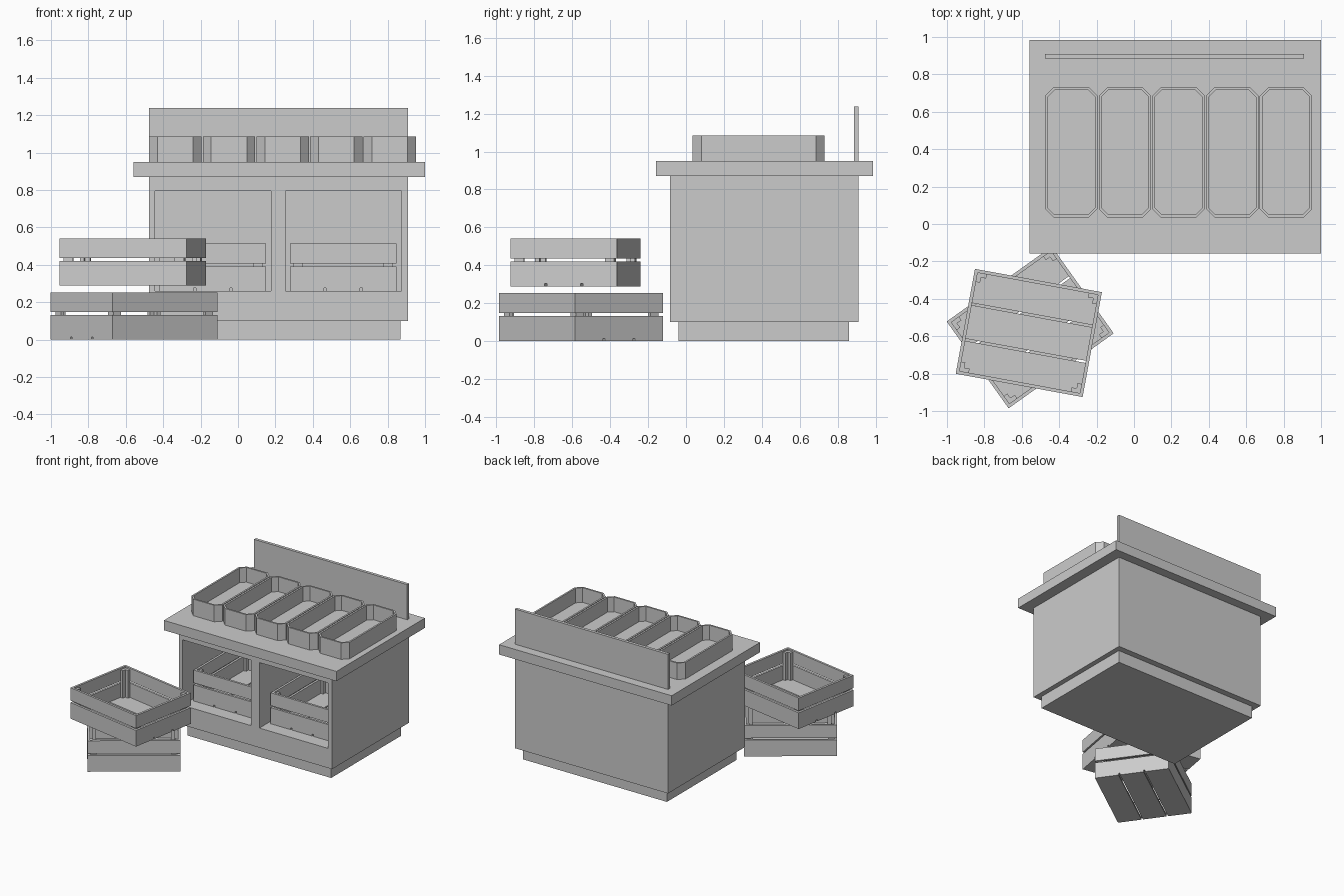
import bpy, bmesh
from math import radians
from mathutils import Matrix, Vector

if "Cube" in bpy.data.objects:
    bpy.data.objects.remove(bpy.data.objects["Cube"])


def finish(name, bm, loc=(0, 0, 0), angle=0):
    bmesh.ops.recalc_face_normals(bm, faces=bm.faces)
    mesh = bpy.data.meshes.new(name)
    bm.to_mesh(mesh)
    bm.free()
    ob = bpy.data.objects.new(name, mesh)
    ob.location = loc
    ob.rotation_euler.z = radians(angle)
    bpy.context.collection.objects.link(ob)
    return ob


def add_box(bm, x0, x1, y0, y1, z0, z1):
    size = Matrix.Diagonal((abs(x1 - x0), abs(y1 - y0), abs(z1 - z0), 1))
    centre = Vector((x0 + x1, y0 + y1, z0 + z1)) / 2
    bmesh.ops.create_cube(bm, size=1, matrix=Matrix.Translation(centre) @ size)


def box(name, *bounds):
    bm = bmesh.new()
    add_box(bm, *bounds)
    return finish(name, bm)


# Counter
box("counter_plinth", -0.43, 0.87, -0.04, 0.86, 0, 0.10)
body = box("counter_body", -0.475, 0.91, -0.085, 0.91, 0.10, 0.87)
box("counter_top", -0.56, 1.0, -0.157, 0.985, 0.87, 0.95)
box("back_board", -0.475, 0.91, 0.885, 0.91, 0.95, 1.237)

# Two open storage bays cut into the counter front
for i, (x0, x1) in enumerate([(-0.443, 0.177), (0.253, 0.875)]):
    cutter = box("bay_cutter", x0, x1, -0.2, 0.875, 0.26, 0.795)
    cutter.hide_render = True
    mod = body.modifiers.new("bay", 'BOOLEAN')
    mod.object = cutter
    mod.operation = 'DIFFERENCE'
    mod.solver = 'EXACT'
    bpy.context.view_layer.objects.active = body
    bpy.ops.object.modifier_apply(modifier=mod.name)
    bpy.data.objects.remove(cutter)


# Open display tray with cut corners
def tray(name, cx, cy, z, w=0.28, d=0.695, h=0.135, wall=0.014, cut=0.045):
    def ring(bm, inset, zz):
        a, b, c = w / 2 - inset, d / 2 - inset, cut - inset * 0.59
        pts = [(a, b - c), (a - c, b), (c - a, b), (-a, b - c),
               (-a, c - b), (c - a, -b), (a - c, -b), (a, c - b)]
        return [bm.verts.new((x, y, zz)) for x, y in pts]

    bm = bmesh.new()
    rings = [ring(bm, 0, 0), ring(bm, 0, h), ring(bm, wall, h), ring(bm, wall, 0.015)]
    for lo, hi in zip(rings, rings[1:]):
        for i in range(8):
            j = (i + 1) % 8
            bm.faces.new((lo[i], lo[j], hi[j], hi[i]))
    bm.faces.new(rings[0])
    bm.faces.new(rings[-1])
    finish(name, bm, (cx, cy, z))


for i in range(5):
    tray(f"display_tray_{i + 1}", -0.335 + 0.2868 * i, 0.383, 0.95)


# Slatted crate, long side along local x
def crate(name, loc, angle, L=0.69, W=0.57, t=0.018, base=0.015):
    bm = bmesh.new()
    a, b = L / 2, W / 2
    # three floor slats
    for i in (-1, 0, 1):
        y = i * 0.194
        add_box(bm, -a, a, y - 0.091, y + 0.091, 0, base)
    # two rows of side boards
    for z0, z1 in [(base, 0.132), (0.148, 0.253)]:
        for s in (-1, 1):
            add_box(bm, -a, a, s * b, s * (b - t), z0, z1)
            add_box(bm, s * a, s * (a - t), t - b, b - t, z0, z1)
    # L-shaped corner posts
    p, q, arm = a - t, b - t, 0.05
    for sx in (-1, 1):
        for sy in (-1, 1):
            add_box(bm, sx * p, sx * (p - arm), sy * q, sy * (q - 0.022), base, 0.24)
            add_box(bm, sx * p, sx * (p - 0.022), sy * (q - 0.022), sy * (q - arm), base, 0.24)
    finish(name, bm, loc, angle)


crate("lower_crate", (-0.555, -0.553, 0), 35.5)
crate("upper_crate", (-0.5625, -0.5825, 0.288), -10.4)
crate("left_bay_crate", (-0.134, 0.37, 0.26), 90)
crate("right_bay_crate", (0.562, 0.37, 0.26), 90)
